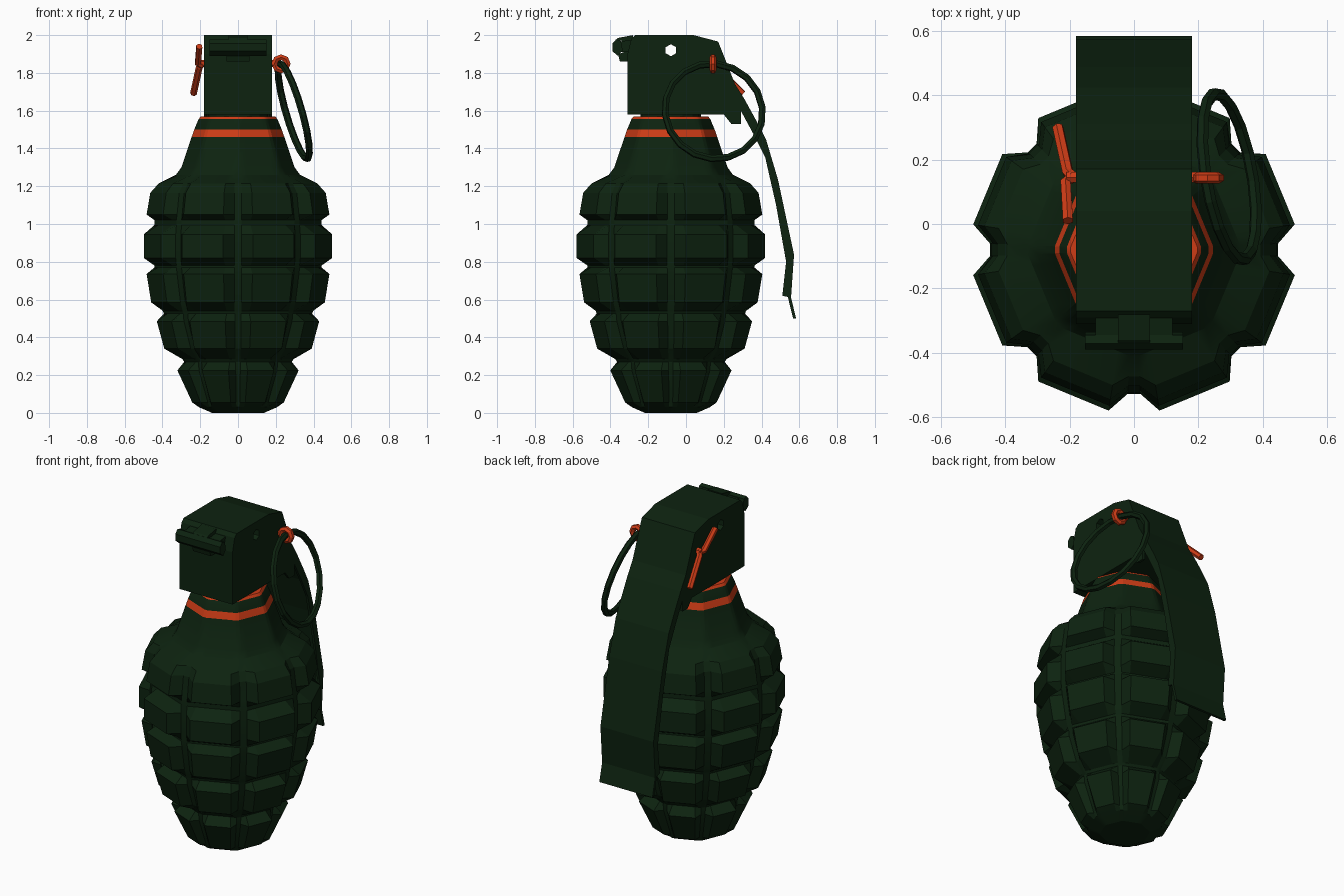
import bpy, bmesh, math
from mathutils import Vector

if "Cube" in bpy.data.objects:
    bpy.data.objects.remove(bpy.data.objects["Cube"])


def material(name, rgb):
    m = bpy.data.materials.new(name)
    m.diffuse_color = (*rgb, 1)
    m.use_nodes = True
    m.node_tree.nodes["Principled BSDF"].inputs["Base Color"].default_value = m.diffuse_color
    return m


GREEN = material("dark_green", (0.004, 0.0165, 0.005))
ORANGE = material("orange_red", (0.62, 0.045, 0.008))
CY = -0.08  # y of the body axis


def finish(name, bm, mats):
    bmesh.ops.recalc_face_normals(bm, faces=bm.faces)
    me = bpy.data.meshes.new(name)
    bm.to_mesh(me)
    bm.free()
    for m in mats:
        me.materials.append(m)
    ob = bpy.data.objects.new(name, me)
    bpy.context.collection.objects.link(ob)
    return ob


def loft(bm, rings, closed=False, caps=True):
    loops = [[bm.verts.new(p) for p in r] for r in rings]
    pairs = list(zip(loops, loops[1:]))
    if closed:
        pairs.append((loops[-1], loops[0]))
    for a, b in pairs:
        for i in range(len(a)):
            j = (i + 1) % len(a)
            bm.faces.new((a[i], a[j], b[j], b[i]))
    if caps and not closed:
        bm.faces.new(loops[0])
        bm.faces.new(loops[-1])


def prism(name, pts, x0, x1, mat=GREEN):
    """Extrude a (y, z) outline along x."""
    bm = bmesh.new()
    loft(bm, [[(x, y, z) for y, z in pts] for x in (x0, x1)])
    return finish(name, bm, [mat])


def tube(name, path, r, mat, sides=6, closed=False):
    """Sweep a small polygon along a path."""
    path = [Vector(p) for p in path]
    n = len(path)
    rings = []
    ref = (path[1] - path[0]).cross(path[2] - path[1]).normalized()
    for i, p in enumerate(path):
        a = path[i - 1] if (i or closed) else p
        b = path[(i + 1) % n] if (i < n - 1 or closed) else p
        t = (b - a).normalized()
        u = (ref - t * ref.dot(t)).normalized()
        v = t.cross(u)
        rings.append([p + r * (u * math.cos(k * math.tau / sides) + v * math.sin(k * math.tau / sides))
                      for k in range(sides)])
    bm = bmesh.new()
    loft(bm, rings, closed)
    return finish(name, bm, [mat])


def circle(center, normal, radius, count):
    n = Vector(normal).normalized()
    u = n.orthogonal().normalized()
    v = n.cross(u)
    return [Vector(center) + radius * (u * math.cos(k * math.tau / count) + v * math.sin(k * math.tau / count))
            for k in range(count)]


# Body: (height, block corner radius or None for plain octagon, groove floor radius)
profile = [
    (0.00, None, 0.14), (0.03, None, 0.21),
    (0.055, 0.245, 0.22), (0.225, 0.325, 0.285), (0.27, None, 0.29),
    (0.285, None, 0.30), (0.34, 0.395, 0.345), (0.485, 0.435, 0.395), (0.525, None, 0.40),
    (0.54, None, 0.405), (0.585, 0.465, 0.42), (0.735, 0.49, 0.445), (0.77, None, 0.45),
    (0.78, None, 0.45), (0.82, 0.505, 0.455), (0.945, 0.505, 0.455), (0.995, None, 0.45),
    (1.02, None, 0.45), (1.05, 0.49, 0.445), (1.165, 0.47, 0.43), (1.215, 0.425, 0.40),
    (1.26, None, 0.335), (1.30, None, 0.305), (1.46, None, 0.25), (1.50, None, 0.236),
    (1.556, None, 0.212), (1.57, None, 0.20)]


def body_ring(z, corner, floor):
    flat = lambda a: floor * math.cos(math.pi / 8) / math.cos(math.pi / 8 - a)
    pts = []
    for k in range(8):
        for deg in (-9, -2.5, 2.5, 9):
            a = math.radians(abs(deg))
            r = corner if corner and abs(deg) == 9 else flat(a)
            t = math.radians(45 * k + deg)
            pts.append((r * math.cos(t), CY + r * math.sin(t), z))
    return pts


bm = bmesh.new()
loft(bm, [body_ring(*p) for p in profile])
# Painted band and top rim
for f in bm.faces:
    z = f.calc_center_median().z
    f.material_index = int(1.46 < z < 1.5 or z > 1.556)
body = finish("segmented_body", bm, [GREEN, ORANGE])
bpy.context.view_layer.objects.active = body
body.select_set(True)
bpy.ops.object.shade_smooth_by_angle(angle=math.radians(20))
body.select_set(False)

# Collar between body and fuze head
bm = bmesh.new()
loft(bm, [[(0.16 * math.cos(k * math.tau / 16), CY + 0.16 * math.sin(k * math.tau / 16), z)
           for k in range(16)] for z in (1.55, 1.60)])
finish("collar", bm, [GREEN])

# Fuze head with a through hole
head = prism("fuze_head", [
    (-0.31, 1.58), (-0.31, 1.90), (-0.29, 1.98), (-0.27, 2.0), (0.04, 2.0), (0.17, 1.966),
    (0.26, 1.74), (0.30, 1.66), (0.28, 1.58), (0.20, 1.58)], -0.18, 0.18)
hole = prism("hole_cutter", [
    (-0.08 + 0.032 * math.sin(k * math.tau / 6), 1.92 + 0.032 * math.cos(k * math.tau / 6))
    for k in range(6)], -0.4, 0.4)
hole.hide_render = True
hole.hide_viewport = True
cut = head.modifiers.new("hole", 'BOOLEAN')
cut.operation = 'DIFFERENCE'
cut.solver = 'EXACT'
cut.object = hole

# Lever: thin sheet with a folded flange on each side
outer = [(0.17, 1.966), (0.26, 1.74), (0.31, 1.66), (0.376, 1.54), (0.424, 1.447), (0.487, 1.235),
         (0.572, 0.837), (0.556, 0.61), (0.583, 0.50)]
prism("lever_sheet", outer + [(y - 0.016, z) for y, z in reversed(outer)], -0.18, 0.18)
inner = [(0.51, 0.62), (0.53, 0.80), (0.477, 1.10), (0.42, 1.35), (0.355, 1.48), (0.29, 1.60),
         (0.29, 1.53), (0.24, 1.53), (0.20, 1.58), (0.15, 1.90)]
for side, x in (("left", -0.18), ("right", 0.165)):
    prism("lever_flange_" + side, outer[:-1] + inner, x, x + 0.015)

# Hinge at the front of the head
prism("hinge_roll", [(-0.39, 1.915), (-0.39, 1.955), (-0.37, 1.978), (-0.345, 1.97),
                     (-0.335, 1.92), (-0.36, 1.89)], -0.152, 0.152)
prism("hinge_shelf", [(-0.36, 1.91), (-0.36, 1.965), (-0.29, 1.975), (-0.29, 1.91)], -0.12, 0.12)
prism("hinge_tongue", [(-0.35, 1.86), (-0.36, 1.90), (-0.30, 1.92), (-0.30, 1.86)], -0.06, 0.06)
prism("hinge_strap", [(-0.37, 1.975), (-0.36, 1.985), (-0.28, 2.0), (-0.28, 1.96)], -0.05, 0.05)

# Safety pin: shaft with eye, and two bent legs
tube("pin_shaft", [(-0.21, 0.145, 1.85), (0.0, 0.1451, 1.85), (0.20, 0.145, 1.85)], 0.018, ORANGE)
tube("pin_eye", circle((0.228, 0.143, 1.848), (0, 1, 0), 0.035, 8), 0.018, ORANGE, closed=True)
tube("pin_leg_lower", [(-0.19, 0.145, 1.85), (-0.205, 0.16, 1.83), (-0.236, 0.30, 1.69)], 0.018, ORANGE)
tube("pin_leg_upper", [(-0.19, 0.145, 1.84), (-0.212, 0.13, 1.85), (-0.205, 0.01, 1.94)], 0.018, ORANGE)

# Pull ring
tube("pull_ring", circle((0.295, 0.147, 1.597), (1, 0.17, 0.29), 0.262, 18), 0.019, GREEN, closed=True)
